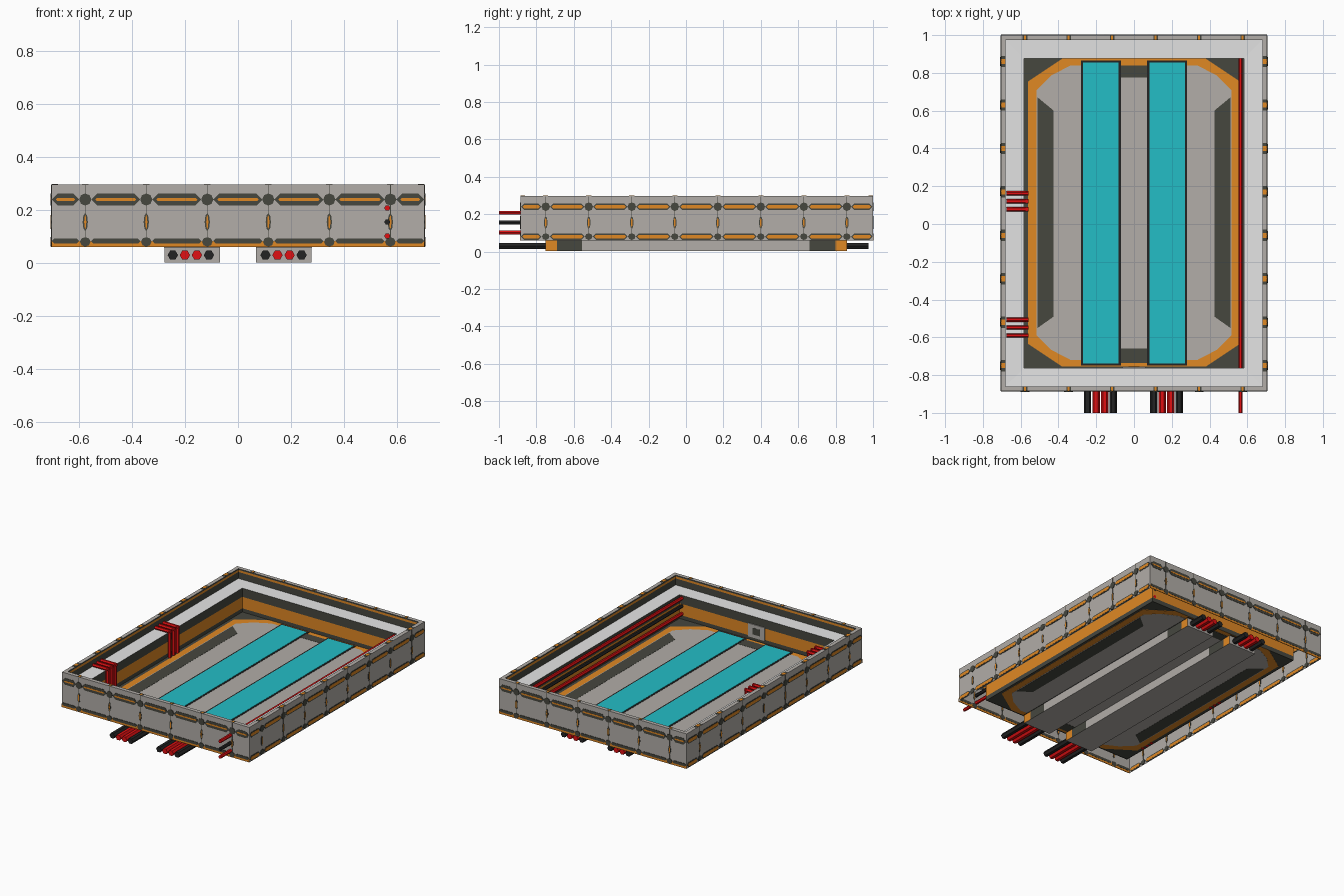
import bpy, bmesh, math
from mathutils import Vector

if "Cube" in bpy.data.objects:
    bpy.data.objects.remove(bpy.data.objects["Cube"])

def lin(c):
    c /= 255
    return c / 12.92 if c <= 0.04045 * 255 / 255 else ((c + 0.055) / 1.055) ** 2.4

COLORS = {"grey": (178, 173, 168), "light_grey": (228, 228, 228), "dark_olive": (70, 71, 63),
          "orange": (224, 136, 36), "teal": (36, 190, 198), "black": (36, 36, 36), "red": (225, 16, 18)}
MATS = {}
for n, c in COLORS.items():
    MATS[n] = bpy.data.materials.new(n)
    MATS[n].diffuse_color = (*[lin(v) for v in c], 1)

def finish(name, bm, mats, recalc=True):
    if recalc:
        bmesh.ops.recalc_face_normals(bm, faces=bm.faces)
    me = bpy.data.meshes.new(name)
    bm.to_mesh(me)
    bm.free()
    for m in mats:
        me.materials.append(MATS[m])
    ob = bpy.data.objects.new(name, me)
    bpy.context.collection.objects.link(ob)
    return ob

def prism(bm, pts, vec):
    """Closed prism: polygon swept symmetrically along +-vec."""
    vec = Vector(vec)
    a = [bm.verts.new(Vector(p) - vec) for p in pts]
    b = [bm.verts.new(Vector(p) + vec) for p in pts]
    n = len(pts)
    bm.faces.new(a[::-1])
    bm.faces.new(b)
    for i in range(n):
        bm.faces.new((a[i], a[(i + 1) % n], b[(i + 1) % n], b[i]))

def tube(bm, p, q, r):
    """Six-sided pipe with a flat side on top."""
    p, q = Vector(p), Vector(q)
    d = (q - p).normalized()
    side = Vector((0, 1, 0)) if abs(d.z) > .5 else d.cross(Vector((0, 0, 1)))
    up = side.cross(d)
    ring = [(p + q) / 2 + r * (math.cos(i * math.pi / 3) * side + math.sin(i * math.pi / 3) * up) for i in range(6)]
    prism(bm, ring, (q - p) / 2)

def rect(x0, x1, y0, y1):
    return [(x0, y0), (x1, y0), (x1, y1), (x0, y1)]

Z0, Z1, CY = 0.06, 0.297, 0.06

# Frame: one open-bottomed sheet going up, over the rim, across the ledge and down
rings = [(0, Z0), (0, Z1), (.026, Z1), (.026, .288), (.026, .274), (.026, .23), (.123, .227),
         (.123, .168), (.123, .09), (.123, Z0)]
bands = ["grey", "grey", "dark_olive", "orange", "dark_olive", "light_grey", "dark_olive", "orange", "dark_olive"]
slots = ["grey", "light_grey", "dark_olive", "orange"]
bm = bmesh.new()
loops = []
for ins, z in rings:
    loops.append([bm.verts.new((x, y, z)) for x, y in rect(-.705 + ins, .705 - ins, -.885 + ins, 1 - ins)])
for a, b, col in zip(loops, loops[1:], bands):
    for i in range(4):
        j = (i + 1) % 4
        f = bm.faces.new((a[i], a[j], b[j], b[i]))
        f.material_index = slots.index(col)
finish("frame", bm, slots, recalc=False)

# Painted wall trim: thin plates straddling the outer sheet, seen from both sides
trim = {"dark_olive": bmesh.new(), "orange": bmesh.new()}

def wall_plate(col, wall, pts, t):
    axis, pos = wall
    if axis == 'y':
        prism(trim[col], [(u, pos, z) for u, z in pts], (0, t, 0))
    else:
        prism(trim[col], [(pos, u, z) for u, z in pts], (t, 0, 0))

def hexbar(u0, u1, z, h):
    e = min(h, (u1 - u0) / 3)
    return [(u0, z), (u0 + e, z - h), (u1 - e, z - h), (u1, z), (u1 - e, z + h), (u0 + e, z + h)]

def oval(u, z, w, h, n=8):
    return [(u + w * math.cos(2 * math.pi * i / n), z + h * math.sin(2 * math.pi * i / n)) for i in range(n)]

def decorate(wall, lo, hi, seams, ends):
    edges = [lo - .02] + seams + [hi + .02]
    for a, b in zip(edges, edges[1:]):
        u0, u1 = a + .022, b - .022
        if u1 - u0 < .04:
            continue
        if ends:
            wall_plate("dark_olive", wall, hexbar(u0, u1, .24, .022), .002)
            wall_plate("orange", wall, hexbar(u0 + .015, u1 - .015, .24, .005), .003)
            wall_plate("dark_olive", wall, hexbar(u0, u1, .083, .009), .003)
        else:
            for z in (.24, .08):
                wall_plate("dark_olive", wall, hexbar(u0, u1, z, .017), .002)
                wall_plate("orange", wall, hexbar(u0 + .008, u1 - .008, z, .010), .003)
    if ends:
        wall_plate("orange", wall, rect(lo, hi, Z0, .084), .002)
    for s in seams:
        wall_plate("dark_olive", wall, rect(s - .0015, s + .0015, Z0, Z1 - .003), .001)
        wall_plate("dark_olive", wall, oval(s, .24, .023, .023), .0035)
        wall_plate("dark_olive", wall, oval(s, .08, .02, .018), .0035)
        wall_plate("dark_olive", wall, oval(s, .155, .010, .034), .002)
        wall_plate("orange", wall, oval(s, .155, .004, .026), .003)
        # rim ticks
        axis, pos = wall
        c = pos - math.copysign(.013, pos)
        w = .012 if ends else .03
        for col, k, t in (("dark_olive", w, .001), ("orange", w * .45, .002)):
            r = rect(s - k, s + k, c - .012, c + .012)
            prism(trim[col], [((u, v) if axis == 'y' else (v, u)) + (Z1,) for u, v in r], (0, 0, t))

xs = [-.577 + .2305 * i for i in range(6)]
ys = [-.75 + .23 * i for i in range(8)]
for pos in (-.885, 1.0):
    decorate(('y', pos), -.705, .705, xs, True)
for pos in (-.705, .705):
    decorate(('x', pos), -.885, 1, ys, False)
for col, b in trim.items():
    finish("wall_trim_" + col, b, [col])

# Floor: stacked thin plates
def floor_plate(name, col, polys, t):
    b = bmesh.new()
    for p in polys:
        prism(b, [(x, y, Z0 + .004) for x, y in p], (0, 0, t))
    return finish(name, b, [col])

def octagon(x, y, cx, cy, bulge=0):
    """Rectangle with cut corners, the cuts optionally rounded outwards."""
    mid = (x - cx / 2 + bulge, y - cy / 2 + bulge)
    q = [(x, y - cy), mid, (x - cx, y)] if bulge else [(x, y - cy), (x - cx, y)]
    pts = q + [(-a, b) for a, b in q[::-1]]
    pts += [(-a, -b) for a, b in pts]
    return [(a, b + CY) for a, b in pts]

floor_plate("floor_base", "dark_olive", [rect(-.582, .582, -.762, .877)], .001)
floor_plate("floor_orange_line", "orange", [octagon(.560, .815, .18, .12)], .002)
floor_plate("floor_panel", "grey", [octagon(.515, .78, .18, .13, .012)], .003)
pads = [[(s * .51, -.55), (s * .425, -.49), (s * .425, .60), (s * .51, .67)] for s in (-1, 1)]
pads += [rect(-.07, .07, .775, .84), rect(-.07, .07, -.735, -.66)]
floor_plate("floor_dark_pads", "dark_olive", pads, .004)
floor_plate("strip_border", "black", [rect(s * .175 - .105, s * .175 + .105, -.75, .866) for s in (-1, 1)], .0045)
b = bmesh.new()
for s in (-1, 1):
    prism(b, [(x, y, Z0 + .008) for x, y in rect(s * .175 - .094, s * .175 + .094, -.739, .855)], (0, 0, .0022))
finish("glass_strips", b, ["teal"])

# Trays hanging under the floor, side faces banded along their length
bm = bmesh.new()
segs = [(-.75, -.69, 2), (-.69, -.555, 1), (-.555, .66, 0), (.66, .80, 1), (.80, .86, 2)]
for s in (-1, 1):
    for y0, y1, mi in segs:
        start = len(bm.faces)
        prism(bm, [(x, y, .031) for x, y in rect(s * .173 - .105, s * .173 + .105, y0, y1)], (0, 0, .029))
        bm.faces.ensure_lookup_table()
        for f in bm.faces[start:]:
            f.normal_update()
            f.material_index = mi if abs(f.normal.x) > .5 else 0
finish("under_trays", bm, ["grey", "dark_olive", "orange"])

# Pipes
red, blk = bmesh.new(), bmesh.new()
for s in (-1, 1):
    for i, b in enumerate((blk, red, red, blk)):
        x = s * .175 - .003 + (i - 1.5) * .0455
        tube(b, (x, -1, .03), (x, -.745, .03), .0195)
        tube(b, (x, .855, .03), (x, .975, .03), .0195)
for z, b in ((.208, red), (.155, blk), (.102, red)):
    tube(b, (.564, -1, z), (.564, .878, z), .0115)
for yc in (.12, -.548):
    for k in (-1, 0, 1):
        y = yc + k * .042
        tube(red, (-.675, y, .24), (-.558, y, .24), .0115)
        tube(red, (-.568, y, .247), (-.568, y, Z0), .0115)
finish("red_pipes", red, ["red"])
finish("black_pipes", blk, ["black"])

# Small socket on the inside of the front wall
for name, col, w, h, t in (("socket_plate", "grey", .062, .045, .003), ("socket_hole", "dark_olive", .028, .022, .0045)):
    b = bmesh.new()
    prism(b, [(x, -.759, z) for x, z in rect(-w, w, .13 - h, .13 + h)], (0, t, 0))
    finish(name, b, [col])

for m in bpy.data.materials:
    if m.users and not m.is_grease_pencil:
        m.use_nodes = True
        m.node_tree.nodes["Principled BSDF"].inputs["Base Color"].default_value = m.diffuse_color
